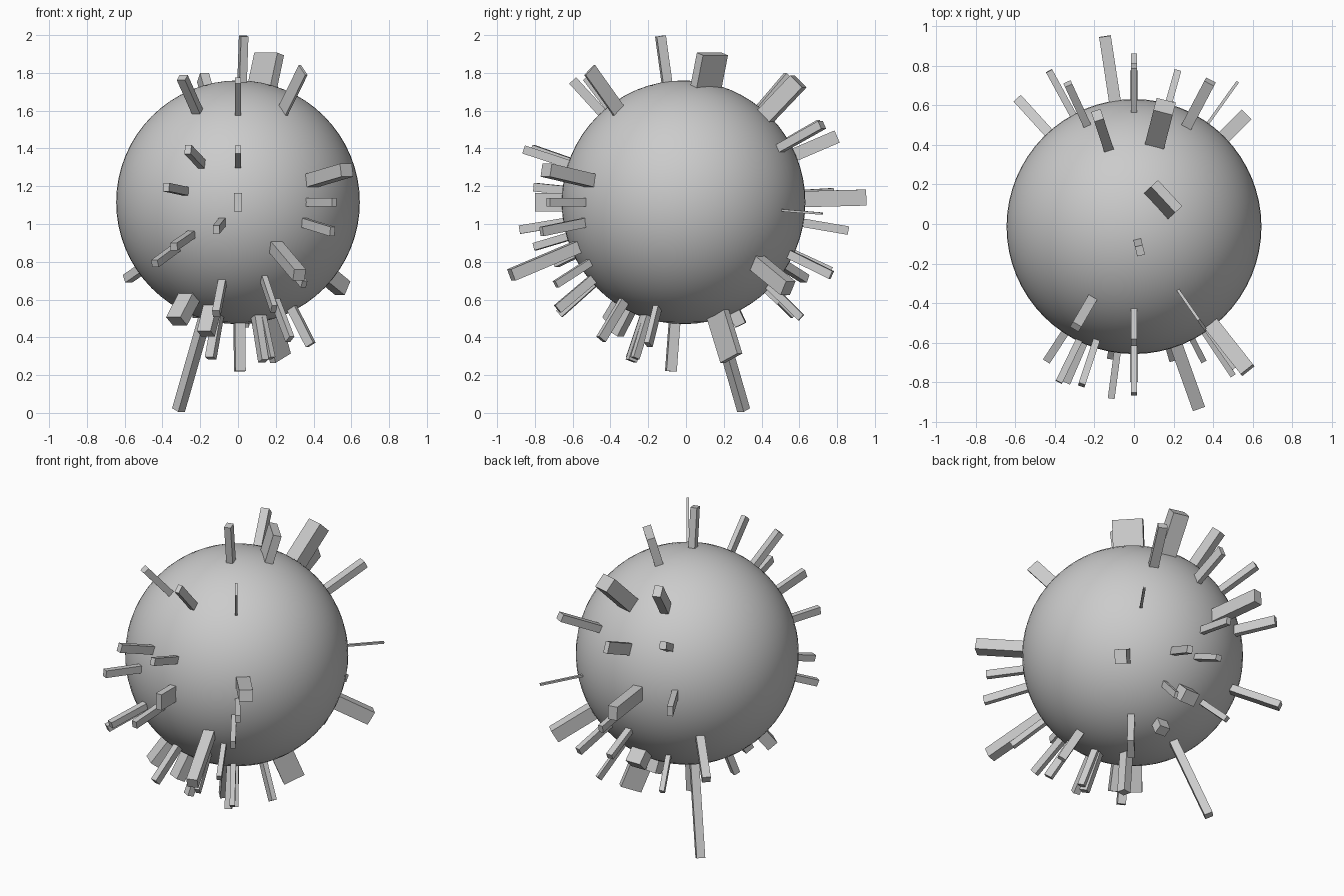
import bpy, bmesh
from mathutils import Vector

CENTRE = Vector((0, -0.013, 1.115))
RADIUS = 0.645

# Smooth round body
bpy.ops.mesh.primitive_uv_sphere_add(segments=64, ring_count=32, radius=RADIUS, location=CENTRE)
body = bpy.context.object
body.name = "ball_body"
bpy.ops.object.shade_smooth()


def spike(name, tip, width, depth):
    """Square-cut bar pointing straight out of the ball, ending at tip."""
    reach = Vector(tip) - CENTRE
    out = reach.normalized()
    east = Vector((0, 0, 1)).cross(out).normalized() * width / 2
    north = out.cross(east).normalized() * depth / 2
    bm = bmesh.new()
    low, high = [[bm.verts.new(base + east * a + north * b)
                  for a, b in ((-1, -1), (1, -1), (1, 1), (-1, 1))]
                 for base in (CENTRE + out * (RADIUS - 0.04), CENTRE + reach)]
    bm.faces.new(low[::-1])
    bm.faces.new(high)
    for i in range(4):
        j = (i + 1) % 4
        bm.faces.new((low[i], low[j], high[j], high[i]))
    mesh = bpy.data.meshes.new(name)
    bm.to_mesh(mesh)
    bm.free()
    bpy.context.collection.objects.link(bpy.data.objects.new(name, mesh))


def spikes(name, *rows):
    """Rows hold tip x, y, z, then width and depth."""
    for x, y, z, width, depth in rows:
        spike(name, (x, y, z), width, depth)


# Spikes on the crown
spikes("top_spike",
       (.03, -.135, 1.995, .04, .05),
       (.165, .14, 1.9, .18, .05),
       (.345, -.51, 1.815, .015, .08),
       (-.295, -.52, 1.775, .05, .04),
       (-.185, .55, 1.775, .05, .07),
       (.155, .595, 1.755, .1, .09),
       (0, -.6, 1.76, .03, .05))

# Spikes around the back
spikes("back_spike",
       (-.147, .95, 1.14, .06, .085),
       (0, .86, .965, .03, .045),
       (0, .8, 1.463, .03, .07),
       (.385, .72, 1.525, .055, .045),
       (-.335, .71, 1.53, .04, .045),
       (-.43, .775, 1.16, .035, .06),
       (.525, .72, 1.055, .015, .012))

# Spikes under the back
spikes("low_back_spike",
       (.555, .54, .66, .07, .085),
       (-.585, .63, .71, .05, .045),
       (.22, .77, .73, .035, .045),
       (0, .77, .755, .04, .035),
       (-.23, .57, .515, .03, .035),
       (0, .51, .6, .1, .08),
       (.025, .29, .465, .07, .06),
       (.19, .61, .505, .02, .04),
       (.225, .24, .29, .04, .13),
       (-.315, .305, .015, .05, .05))

# Spikes around the front
spikes("front_spike",
       (.575, -.74, 1.285, .08, .07),
       (.51, -.73, 1.115, .03, .045),
       (.5, -.765, .96, .03, .05),
       (-.38, -.8, 1.195, .035, .045),
       (-.265, -.815, 1.395, .035, .05),
       (0, -.86, 1.395, .03, .045),
       (0, -.8, 1.115, .04, .1),
       (-.34, -.8, .88, .04, .04),
       (-.44, -.69, .79, .04, .04),
       (-.115, -.88, .97, .035, .045))

# Spikes under the front
spikes("low_front_spike",
       (.325, -.925, .73, .065, .065),
       (.35, -.69, .68, .03, .04),
       (.19, -.68, .55, .03, .05),
       (-.115, -.67, .525, .04, .045),
       (-.325, -.39, .485, .1, .07),
       (-.17, -.37, .42, .08, .06),
       (-.145, -.29, .29, .05, .04),
       (.135, -.29, .275, .04, .05),
       (.175, -.27, .29, .03, .04),
       (.275, -.45, .39, .03, .05),
       (.385, -.2, .36, .03, .05),
       (.01, -.08, .22, .055, .055))
